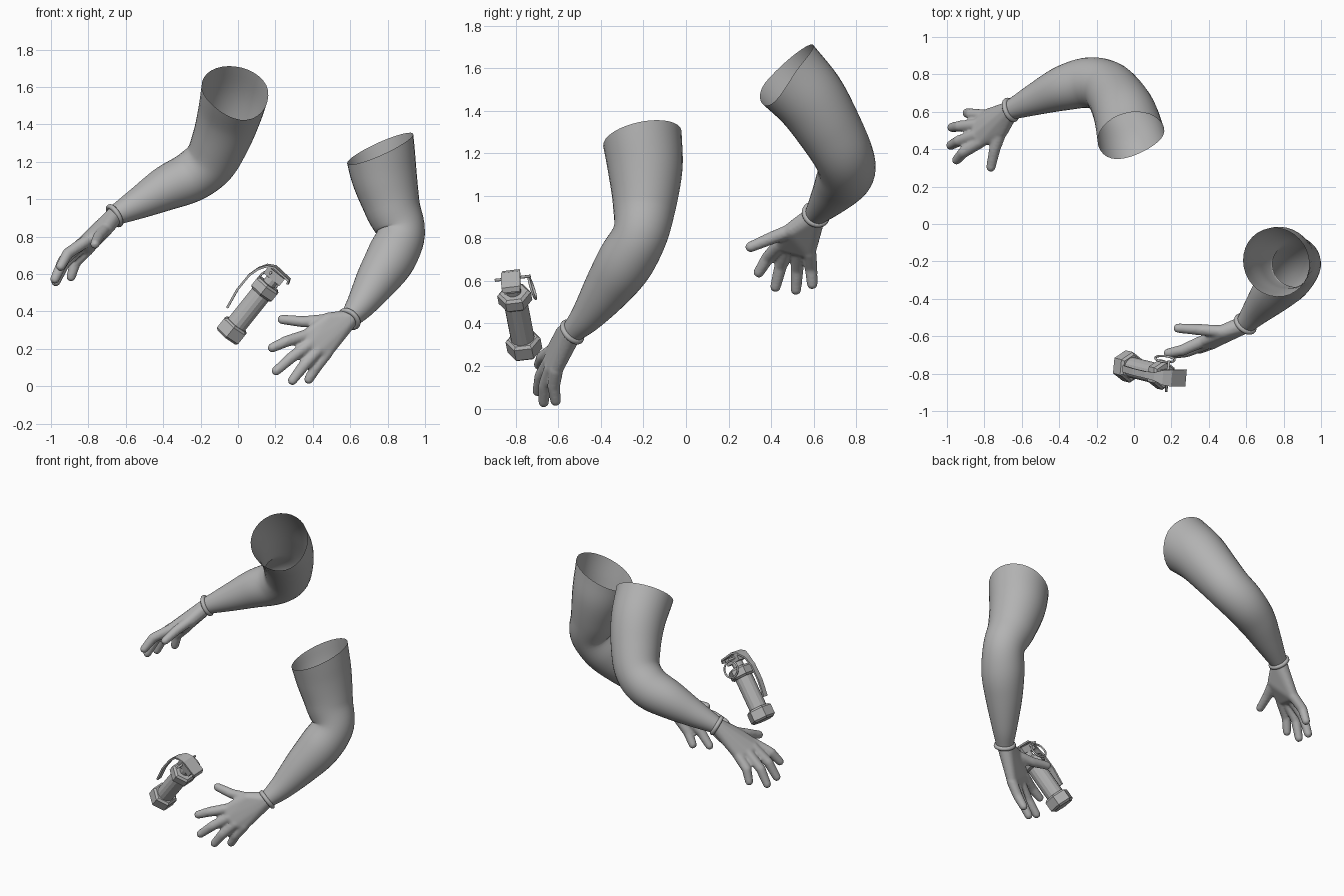
import bpy, bmesh, math
from mathutils import Vector, Matrix

if "Cube" in bpy.data.objects:
    bpy.data.objects.remove(bpy.data.objects["Cube"])

grey = bpy.data.materials.new("plain grey")
grey.use_nodes = True
COLOUR = (0.45, 0.45, 0.45, 1)
grey.diffuse_color = COLOUR
grey.node_tree.nodes["Principled BSDF"].inputs["Base Color"].default_value = COLOUR


def finish(bm, name, matrix=None, smooth=True):
    mesh = bpy.data.meshes.new(name)
    bmesh.ops.recalc_face_normals(bm, faces=bm.faces)
    for f in bm.faces:
        f.smooth = smooth
    bm.to_mesh(mesh)
    bm.free()
    mesh.materials.append(grey)
    ob = bpy.data.objects.new(name, mesh)
    bpy.context.collection.objects.link(ob)
    if matrix:
        ob.matrix_world = matrix
    return ob


def spline(points, steps):
    """Catmull-Rom samples through points of any dimension."""
    pts = [Vector(p) for p in points]
    pts = [pts[0] * 2 - pts[1]] + pts + [pts[-1] * 2 - pts[-2]]
    out = []
    for a, b, c, d in zip(pts, pts[1:], pts[2:], pts[3:]):
        for i in range(steps):
            t = i / steps
            out.append((b * 2 + (c - a) * t + (a * 2 - b * 5 + c * 4 - d) * t * t
                        + (b * 3 - a - c * 3 + d) * t ** 3) / 2)
    return out + [pts[-2]]


def sleeve(name, path, rim_normal=None, notch=None, sides=32, steps=6):
    """Open tube along x, y, z, radius points with a shaped upper rim."""
    bm = bmesh.new()
    samples = spline(path, steps)
    centres = [s.to_3d() for s in samples]
    rings, side = [], Vector((1, 0, 0))
    for i, s in enumerate(samples):
        axis = (centres[min(i + 1, len(centres) - 1)] - centres[max(i - 1, 0)]).normalized()
        side = (side - axis * side.dot(axis)).normalized()
        other = axis.cross(side)
        fade = max(0, 1 - i / (2 * steps))
        ring = []
        for k in range(sides):
            a = math.tau * k / sides
            r = side * math.cos(a) + other * math.sin(a)
            p = centres[i] + r * s[3]
            if rim_normal:
                p -= axis * fade * s[3] * r.dot(rim_normal) / axis.dot(rim_normal)
            if notch:
                p += axis * fade * 0.08 * max(0, r.dot(notch.normalized())) ** 2
            ring.append(bm.verts.new(p))
        rings.append(ring)
    for lo, hi in zip(rings, rings[1:]):
        for k in range(sides):
            j = (k + 1) % sides
            bm.faces.new((lo[k], lo[j], hi[j], hi[k]))
    return finish(bm, name)


def hull(bm, balls):
    """Convex skin around a set of balls."""
    verts = []
    for centre, radius in balls:
        ball = bmesh.new()
        bmesh.ops.create_icosphere(ball, subdivisions=2, radius=radius)
        verts += [bm.verts.new(v.co + Vector(centre)) for v in ball.verts]
        ball.free()
    bmesh.ops.convex_hull(bm, input=verts)
    loose = [v for v in bm.verts if not v.link_faces]
    bmesh.ops.delete(bm, geom=loose, context='VERTS')


def hand(name, wrist, fingers, thumb, bulge):
    bm = bmesh.new()
    hull(bm, [(wrist, 0.05), (thumb[0], 0.04)] + [(f[0], 0.031) for f in fingers])
    chains = [(Vector(a), (Vector(a) + Vector(b)) / 2 + bulge, Vector(b)) for a, b in fingers]
    chains.append([Vector(p) for p in thumb])
    for base, mid, tip in chains:
        end = tip - (tip - mid).normalized() * 0.026
        hull(bm, [(base, 0.034), (mid, 0.031)])
        hull(bm, [(mid, 0.031), (end, 0.026)])
    ob = finish(bm, name)
    remesh = ob.modifiers.new("blend", 'REMESH')
    remesh.mode = 'VOXEL'
    remesh.voxel_size = 0.008
    remesh.use_smooth_shade = True
    relax = ob.modifiers.new("relax", 'SMOOTH')
    relax.factor = 0.5
    relax.iterations = 5


def ring_band(name, centre, direction, major, minor):
    bpy.ops.mesh.primitive_torus_add(
        location=centre, rotation=Vector(direction).to_track_quat('Z', 'Y').to_euler(),
        major_radius=major, minor_radius=minor, major_segments=32, minor_segments=10)
    ob = bpy.context.object
    ob.name = name
    ob.data.materials.append(grey)
    bpy.ops.object.shade_smooth()


# Left arm
left_wrist = (0.595, -0.535, 0.36)
sleeve("left_arm", [
    (0.76, -0.205, 1.27, 0.187), (0.785, -0.19, 1.12, 0.175), (0.825, -0.195, 0.96, 0.15),
    (0.87, -0.215, 0.82, 0.13), (0.82, -0.285, 0.69, 0.134), (0.745, -0.365, 0.57, 0.115),
    (0.66, -0.46, 0.44, 0.08), (*left_wrist, 0.053)], rim_normal=Vector((-0.45, -0.2, 1)))
ring_band("left_cuff", left_wrist, (0.6, 0.7, 0.65), 0.055, 0.014)
hand("left_hand", left_wrist, [
    ((0.36, -0.63, 0.27), (0.16, -0.695, 0.195)),
    ((0.385, -0.64, 0.225), (0.185, -0.70, 0.065)),
    ((0.425, -0.635, 0.19), (0.275, -0.67, 0.01)),
    ((0.475, -0.61, 0.18), (0.365, -0.61, 0.015))],
    [(0.48, -0.575, 0.355), (0.35, -0.565, 0.345), (0.21, -0.555, 0.36)],
    Vector((0, -0.012, 0.008)))

# Right arm
right_wrist = (-0.66, 0.61, 0.912)
sleeve("right_arm", [
    (-0.015, 0.465, 1.585, 0.182), (-0.045, 0.58, 1.46, 0.17), (-0.09, 0.67, 1.32, 0.155),
    (-0.15, 0.735, 1.2, 0.142), (-0.25, 0.755, 1.12, 0.135), (-0.38, 0.725, 1.06, 0.12),
    (-0.52, 0.67, 0.985, 0.088), (*right_wrist, 0.053)], notch=Vector((0.05, -0.01, -0.15)))
ring_band("right_cuff", right_wrist, (0.7, 0.3, 0.42), 0.055, 0.014)
hand("right_hand", right_wrist, [
    ((-0.82, 0.44, 0.77), (-0.96, 0.33, 0.62)),
    ((-0.84, 0.475, 0.76), (-0.99, 0.415, 0.55)),
    ((-0.835, 0.53, 0.745), (-0.985, 0.515, 0.535)),
    ((-0.80, 0.58, 0.735), (-0.90, 0.595, 0.56))],
    [(-0.71, 0.50, 0.84), (-0.745, 0.40, 0.80), (-0.77, 0.28, 0.75)],
    Vector((-0.02, 0, 0.015)))

# Canister frame: local z runs along the body, local x points to the lever
axis = Vector((0.617, -0.15, 0.772)).normalized()
out = Vector((-0.78, 0, 0.62))
out = (out - axis * out.dot(axis)).normalized()
frame = Matrix((out, axis.cross(out), axis)).transposed().to_4x4()
frame.translation = (-0.032, -0.762, 0.30)


def prism(name, sides, radius, low, high, bevel=0.0, smooth=False):
    bm = bmesh.new()
    bmesh.ops.create_cone(bm, cap_ends=True, segments=sides, radius1=radius, radius2=radius,
                          depth=high - low,
                          matrix=Matrix.Translation((0, 0, (low + high) / 2)))
    if bevel:
        caps = [e for e in bm.edges if abs(e.verts[0].co.z - e.verts[1].co.z) < 1e-4]
        bmesh.ops.bevel(bm, geom=caps, offset=bevel, segments=1, affect='EDGES')
    return finish(bm, name, frame, smooth)


prism("canister_body", 16, 0.056, -0.02, 0.28)
prism("canister_base_nut", 6, 0.083, -0.045, 0.04, 0.012)
prism("canister_top_nut", 6, 0.08, 0.25, 0.32, 0.012)
prism("canister_neck", 12, 0.036, 0.31, 0.38)

# Fuse head
bm = bmesh.new()
bmesh.ops.create_cube(bm, size=1, matrix=Matrix.Translation((0.005, 0, 0.375))
                      @ Matrix.Diagonal((0.11, 0.075, 0.045, 1)))
finish(bm, "fuse_head", frame, False)

# Safety lever: offset, height, half width
bm = bmesh.new()
profile = [(-0.078, 0.385, 0.04), (-0.07, 0.405, 0.045), (0.03, 0.412, 0.045),
           (0.07, 0.39, 0.04), (0.095, 0.35, 0.022), (0.112, 0.29, 0.018),
           (0.113, 0.19, 0.018), (0.095, 0.08, 0.018)]
rows = [[bm.verts.new((x, w * s, z)) for s in (-1, 1)] for x, z, w in profile]
for a, b in zip(rows, rows[1:]):
    bm.faces.new((a[0], a[1], b[1], b[0]))
lever = finish(bm, "safety_lever", frame, False)
thick = lever.modifiers.new("thickness", 'SOLIDIFY')
thick.thickness = 0.012
thick.offset = 0

# Pin through the head, with its pull ring
bm = bmesh.new()
bmesh.ops.create_cone(bm, cap_ends=True, segments=8, radius1=0.007, radius2=0.007, depth=0.17,
                      matrix=Matrix.Translation((0.03, -0.005, 0.38))
                      @ Matrix.Rotation(math.pi / 2, 4, 'X'))
finish(bm, "safety_pin", frame)
ring_band("pull_ring", (0.165, -0.722, 0.565), (0.1, 0.93, 0.3), 0.052, 0.006)
